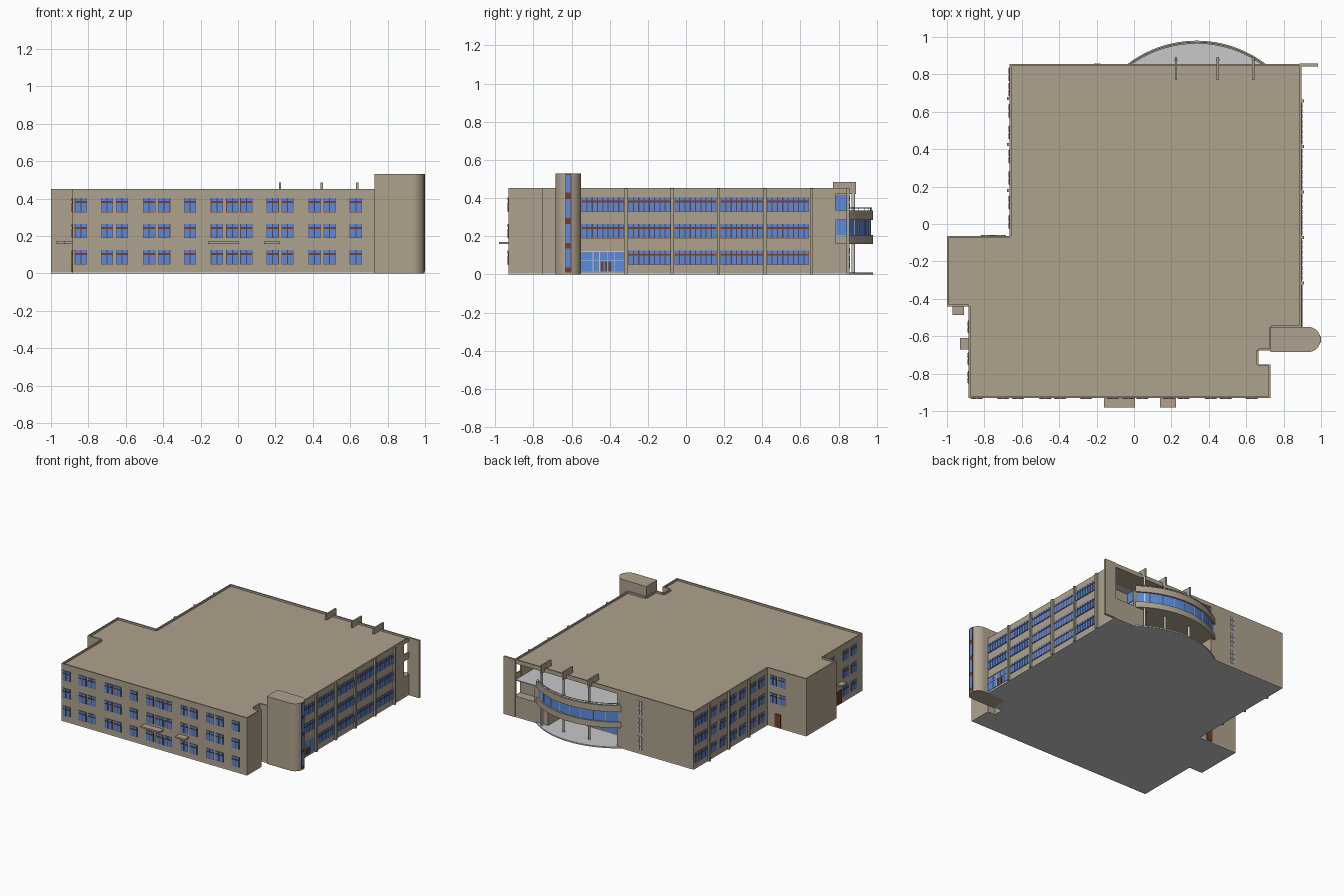
import bpy, bmesh, math

if "Cube" in bpy.data.objects:
    bpy.data.objects.remove(bpy.data.objects["Cube"])


def material(name, rgb):
    m = bpy.data.materials.new(name)
    m.diffuse_color = (*rgb, 1)
    m.use_nodes = True
    m.node_tree.nodes["Principled BSDF"].inputs["Base Color"].default_value = m.diffuse_color
    return m


BEIGE = material("beige render", (0.43, 0.365, 0.27))
BLUE = material("blue glass", (0.10, 0.26, 0.72))
BROWN = material("red brown frame", (0.17, 0.05, 0.03))
GREY = material("light grey", (0.58, 0.58, 0.60))


def finish(name, bm, mat):
    bmesh.ops.recalc_face_normals(bm, faces=bm.faces)
    me = bpy.data.meshes.new(name)
    bm.to_mesh(me)
    bm.free()
    me.materials.append(mat)
    ob = bpy.data.objects.new(name, me)
    bpy.context.collection.objects.link(ob)
    return ob


def boxes(name, items, mat):
    """One object from (x0, x1, y0, y1, z0, z1) boxes."""
    bm = bmesh.new()
    for x0, x1, y0, y1, z0, z1 in items:
        vs = bmesh.ops.create_cube(bm, size=1)["verts"]
        for v in vs:
            v.co = (x1 if v.co.x > 0 else x0, y1 if v.co.y > 0 else y0, z1 if v.co.z > 0 else z0)
    return finish(name, bm, mat)


def prism(name, pts, z0, z1, mat, smooth=False):
    bm = bmesh.new()
    f = bm.faces.new([bm.verts.new((x, y, z0)) for x, y in pts])
    r = bmesh.ops.extrude_face_region(bm, geom=[f])
    for v in r["geom"]:
        if isinstance(v, bmesh.types.BMVert):
            v.co.z = z1
    ob = finish(name, bm, mat)
    if smooth:
        bpy.context.view_layer.objects.active = ob
        ob.select_set(True)
        bpy.ops.object.shade_smooth_by_angle(angle=math.radians(30))
        ob.select_set(False)
    return ob


# ---- building body in storeys, each with its own cut at the back right corner
START = [(-.885, -.93), (.73, -.93), (.73, -.75), (.665, -.75), (.665, -.675),
         (.735, -.675), (.735, -.55), (.895, -.55)]
END = [(-.665, .855), (-.665, -.065), (-1, -.065), (-1, -.44), (-.885, -.44)]
FULL = START + [(.895, .855)] + END
GROUND = [(.895, .855), (.6, .855), (.6, .7), (0, .7), (0, .855)]
MIDDLE = [(.895, .785), (.72, .785), (.72, .855)]
UPPER = [(.895, .785), (.882, .785), (.882, .6), (0, .6), (0, .855)]
prism("base_plate", FULL, 0, .008, GREY)
prism("ground_storey", START + GROUND + END, .008, .165, BEIGE)
prism("middle_storey", START + MIDDLE + END, .165, .29, BEIGE)
prism("upper_storey", START + UPPER + END, .29, .42, BEIGE)
prism("roof_slab", FULL, .42, .438, BEIGE)

# parapet along every roof edge, kept inside the outline
T = .01
rim = []
for (ax, ay), (bx, by) in zip(FULL, FULL[1:] + FULL[:1]):
    l = math.hypot(bx - ax, by - ay)
    nx, ny = -(by - ay) / l * T, (bx - ax) / l * T
    xs, ys = (ax, bx, ax + nx), (ay, by, ay + ny)
    rim.append((min(xs), max(xs), min(ys), max(ys), .43, .452))
boxes("parapet", rim, BEIGE)

# ---- stair tower with a rounded end and a glazed strip
R, CX, CY = .0675, .93, -.6175
arc = [(CX + R * math.cos(a), CY + R * math.sin(a))
       for a in [math.pi * (i / 20 - .5) for i in range(21)]]
prism("stair_tower", arc + [(.73, CY + R), (.73, CY - R)], 0, .53, BEIGE, True)
boxes("tower_strip_frame", [(.99, .999, CY - .017, CY + .017, .01, .53)], BROWN)
boxes("tower_strip_glass", [(.992, 1.0, CY - .013, CY + .013, z, z + .1)
                            for z in (.035, .165, .295)] +
      [(.992, 1.0, CY - .013, CY + .013, .43, .52)], BLUE)

# ---- windows: brown plate with blue panes in front
FLOORS = (.048, .188, .326)


def plate(axis, plane, out, a0, a1, z0, z1, t):
    p, q = sorted((plane - .002 * out, plane + t * out))
    return (p, q, a0, a1, z0, z1) if axis == "x" else (a0, a1, p, q, z0, z1)


def window_rows(name, axis, plane, out, centres, width, panes, floors=FLOORS):
    frames, glass = [], []
    for z in floors:
        for c in centres:
            a = c - width / 2
            frames.append(plate(axis, plane, out, a, a + width, z, z + .056, .003))
            frames.append(plate(axis, plane, out, a, a + width, z + .056, z + .076, .002))
            step = width / panes
            for i in range(panes):
                lo, hi = a + i * step + .003, a + (i + 1) * step - .003
                glass.append(plate(axis, plane, out, lo, hi, z + .003, z + .050, .005))
                glass.append(plate(axis, plane, out, lo, hi, z + .060, z + .076, .005))
    boxes(name + "_frames", frames, BROWN)
    boxes(name + "_panes", glass, BLUE)


window_rows("front_windows", "y", -.93, -1,
            (-.84, -.70, -.62, -.475, -.395, -.257, -.113, -.03, .045,
             .185, .265, .41, .49, .63), .066, 2)
window_rows("right_windows", "x", .895, 1, [-.1925 + .2425 * i for i in range(4)], .222, 8)
window_rows("right_end_windows", "x", .895, 1, [-.436], .222, 8, FLOORS[1:])
window_rows("left_windows", "x", -.665, -1,
            (.80, .72, .605, .49, .36, .245, .115, .01), .075, 2)
window_rows("inner_corner_windows", "y", -.065, 1, (-.79, -.715), .06, 2, FLOORS[1:])
window_rows("left_front_windows", "x", -.885, -1, (-.55, -.72, -.82), .066, 2)
boxes("inner_corner_door", [plate("y", -.065, 1, -.78, -.73, .008, .11, .006)], BROWN)
boxes("left_door", [plate("x", -.885, -1, -.665, -.62, .008, .11, .006)], BROWN)

# glazed entrance beside the tower
boxes("entrance_glass", [plate("x", .895, 1, -.55, -.325, .015, .122, .003)], BLUE)
boxes("entrance_bars", [plate("x", .895, 1, -.55, -.325, z, z + .004, .006) for z in (.072, .118)] +
      [plate("x", .895, 1, y, y + .004, .015, .118, .006)
       for y in (-.49, -.455, -.415, -.375)], GREY)
boxes("entrance_doors", [plate("x", .895, 1, y, y + .012, .015, .068, .005)
                         for y in (-.445, -.425, -.405)], BROWN)

# piers on both long sides
boxes("right_piers", [(.89, .91, y - .008, y + .008, 0, .45)
                      for y in (-.315, -.0725, .17, .415, .657)], BEIGE)
boxes("left_piers", [(-.68, -.66, y - .008, y + .008, 0, .45) for y in (.67, .425, .18)], BEIGE)

# door canopies
boxes("canopies", [(-.16, .005, -.98, -.92, .158, .17), (.14, .225, -.98, -.92, .158, .17),
                   (-.97, -.91, -.487, -.43, .158, .172), (-.93, -.88, -.67, -.61, .158, .172)], BEIGE)

# light lattice strips on the back wall
boxes("back_lattice", [plate("y", .855, 1, x, x + .016, z + k * .038, z + k * .038 + .032, .004)
                       for z in (.03, .17, .305) for k in range(3) for x in (-.215, -.195)], GREY)

# ---- curved balcony at the back
BX, BY, BR = .335, .37, .61


def bow(r, y_cut=.855, n=32):
    h = math.acos((y_cut - BY) / r)
    return [(BX + r * math.sin(h - 2 * h * i / n), BY + r * math.cos(h - 2 * h * i / n))
            for i in range(n + 1)]


def bow_band(name, r1, r0, z0, z1, mat):
    bm = bmesh.new()
    rows = [[bm.verts.new((x, y, z)) for x, y in bow(r)]
            for r, z in ((r1, z0), (r1, z1), (r0, z1), (r0, z0))]
    for a, b in zip(rows, rows[1:] + rows[:1]):
        for i in range(len(a) - 1):
            bm.faces.new((a[i], a[i + 1], b[i + 1], b[i]))
    for i in (0, -1):
        bm.faces.new([r[i] for r in rows])
    ob = finish(name, bm, mat)
    bpy.context.view_layer.objects.active = ob
    ob.select_set(True)
    bpy.ops.object.shade_smooth_by_angle(angle=math.radians(30))
    ob.select_set(False)


prism("bow_paving", bow(BR), 0, .01, GREY)
prism("bow_soffit", bow(BR - .005), .161, .175, BEIGE)
prism("terrace_floor", bow(BR - .008), .286, .295, GREY)
boxes("recess_floors", [(.001, .881, .601, .856, .288, .295), (.001, .599, .701, .856, .006, .01)], GREY)
bow_band("lower_bow_band", BR, BR - .016, .16, .206, BEIGE)
bow_band("bow_glass", BR - .012, BR - .018, .206, .286, BLUE)
bow_band("upper_bow_band", BR, BR - .016, .286, .335, BEIGE)
bow_band("terrace_rail", BR - .006, BR - .010, .346, .350, GREY)
boxes("rail_posts", [(x - .002, x + .002, y - .002, y + .002, .33, .348)
                     for x, y in bow(BR - .008)[1::3]], GREY)
boxes("bow_mullions", [(x - .002, x + .002, y - .003, y + .003, .206, .286)
                       for x, y in bow(BR - .012)[4::4]], GREY)
boxes("recess_glass", [(0, .006, .61, .85, .30, .415), (.02, .58, .698, .705, .02, .13),
                       (.719, .724, .79, .85, .206, .286)], BLUE)

# roof fins with columns beneath
FINS = (.225, .448, .638)
boxes("roof_fins", [(x - .006, x + .006, .77, .892, .42, .485) for x in FINS], BEIGE)
bm = bmesh.new()
for x in FINS:
    r = bmesh.ops.create_cone(bm, cap_ends=True, segments=16, radius1=.009, radius2=.009, depth=.425)
    bmesh.ops.translate(bm, verts=r["verts"], vec=(x, .877, .2125))
finish("fin_columns", bm, GREY)

# thin end wall at the back right corner and the bar across the opening
boxes("corner_fin", [(.885, .985, .842, .858, 0, .452)], BEIGE)
boxes("corner_spandrel", [(.885, .895, .78, .845, .286, .338)], BEIGE)
